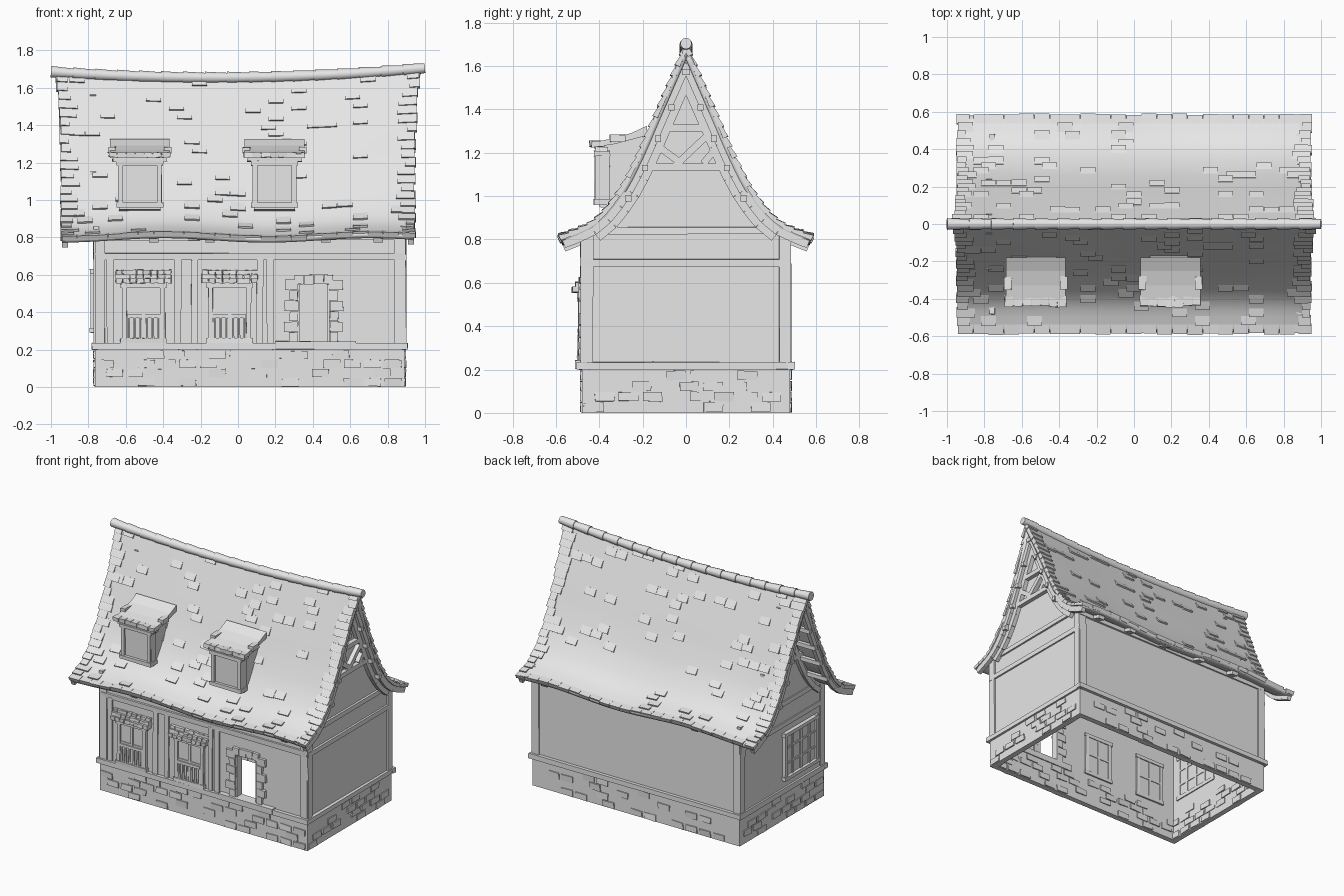
import bpy, bmesh, math, random
from mathutils import Vector, Matrix

random.seed(4)
if "Cube" in bpy.data.objects:
    bpy.data.objects.remove(bpy.data.objects["Cube"], do_unlink=True)

grey = bpy.data.materials.new("plain_grey")
grey.use_nodes = True
grey.diffuse_color = (0.8, 0.8, 0.8, 1)
grey.node_tree.nodes["Principled BSDF"].inputs["Base Color"].default_value = grey.diffuse_color

# Main dimensions
LEFT, RIGHT, DEEP, THICK = -0.765, 0.89, 0.48, 0.04
BASE, EAVE = 0.2, 0.82


def finish(bm, name, smooth=False, matrix=None):
    bmesh.ops.recalc_face_normals(bm, faces=bm.faces)
    if matrix:
        bm.transform(matrix)
    mesh = bpy.data.meshes.new(name)
    bm.to_mesh(mesh)
    bm.free()
    mesh.materials.append(grey)
    obj = bpy.data.objects.new(name, mesh)
    bpy.context.collection.objects.link(obj)
    if smooth:
        bpy.ops.object.select_all(action='DESELECT')
        obj.select_set(True)
        bpy.context.view_layer.objects.active = obj
        bpy.ops.object.shade_smooth_by_angle()
    return obj


def hexa(bm, points):
    v = [bm.verts.new(p) for p in points]
    for f in ("0132", "4576", "0154", "2376", "0264", "1375"):
        bm.faces.new([v[int(c)] for c in f])


def box(bm, x0, x1, y0, y1, z0, z1, jitter=0.0):
    def wob():
        return random.uniform(-jitter, jitter)
    hexa(bm, [(x + wob(), y + wob(), z + wob()) for x in (x0, x1) for y in (y0, y1) for z in (z0, z1)])


def bar(bm, p, q, wide, deep):
    p, q = Vector(p), Vector(q)
    d = (q - p).normalized()
    s = d.cross(Vector((1, 0, 0) if abs(d.x) < 0.9 else (0, 0, 1))).normalized()
    r = s.cross(d)
    hexa(bm, [e + s * a * wide / 2 + r * b * deep / 2 for e in (p, q) for a in (-1, 1) for b in (-1, 1)])


def prism(bm, outline, x0, x1):
    ends = [[bm.verts.new((x, y, z)) for y, z in outline] for x in (x0, x1)]
    for end in ends:
        bm.faces.new(end)
    for i in range(len(outline)):
        j = i - 1
        bm.faces.new((ends[0][j], ends[0][i], ends[1][i], ends[1][j]))


# Curved, sagging roof surface: t runs from front eave (-1) over the ridge to back eave (1)
slope = [Vector(p) for p in ((0, 1.655), (0.075, 1.49), (0.15, 1.325), (0.225, 1.16),
                             (0.31, 1.005), (0.425, 0.875), (0.58, 0.81))]
slope = [2 * slope[0] - slope[1]] + slope + [2 * slope[-1] - slope[-2]]


def surf(x, t):
    s = abs(t) * 6
    i = min(int(s), 5)
    f = s - i
    a, b, c, d = slope[i:i + 4]
    p = (2 * b + (c - a) * f + (2 * a - 5 * b + 4 * c - d) * f**2 + (3 * b - a - 3 * c + d) * f**3) / 2
    sag = (0.04 * x * x + 0.01 * x) * (1 - abs(t)) - 0.012 * abs(t) * math.sin(5.7 * (x + 0.12))
    return Vector((x, math.copysign(p.x, t), p.y + sag))


def lift(x, t, height):
    tangent = surf(x, t + 0.01) - surf(x, t - 0.01)
    return surf(x, t) + Vector((1, 0, 0)).cross(tangent).normalized() * height


def half_width(t):
    return 0.94 + 0.035 * max(0, 1 - abs(t))**5


# Roof shell
bm = bmesh.new()
N, M = 32, 48
grid = [[bm.verts.new(surf((2 * i / N - 1) * half_width(2 * j / M - 1), 2 * j / M - 1))
         for j in range(M + 1)] for i in range(N + 1)]
for i in range(N):
    for j in range(M):
        bm.faces.new((grid[i][j], grid[i + 1][j], grid[i + 1][j + 1], grid[i][j + 1]))
shell = finish(bm, "roof_shell", True)
solid = shell.modifiers.new("thickness", 'SOLIDIFY')
solid.thickness, solid.offset = 0.028, -1


# Roof tiles: full rows on the edges, scattered ones in the field
def tile(bm, x0, x1, top, low):
    hexa(bm, [lift(x, t, h) for x in (x0, x1)
              for t, up in ((top, 0.001), (low, 0.011)) for h in (up, -0.016)])


bm = bmesh.new()
ROWS, COLS = 22, 22
for side in (-1, 1):
    for r in range(ROWS):
        top, low = side * r / ROWS, side * (r + 1.1) / ROWS
        w = half_width(low)
        for end in (-1, 1):
            tile(bm, end * (w - random.uniform(0.04, 0.1)), end * (w + random.uniform(0, 0.012)), top, low)
        for c in range(COLS):
            x = (2 * (c + r % 2 / 2) / COLS - 1) * 0.9
            if r == ROWS - 1 or random.random() < 0.13:
                tile(bm, x, min(x + 0.08, 0.93), top, low + side * random.uniform(-0.006, 0.004))
finish(bm, "roof_tiles")

# Ridge caps
bm = bmesh.new()
CAPS = 17
for i in range(CAPS):
    x = (2 * i + 1) / CAPS - 1
    turn = Matrix.Translation(surf(x, 0)) @ Matrix.Rotation(math.pi / 2 - 0.08 * x, 4, 'Y')
    bmesh.ops.create_cone(bm, cap_ends=True, segments=12, radius1=0.031, radius2=0.026,
                          depth=2 / CAPS, matrix=turn)
finish(bm, "ridge_caps", True)

# Walls with an open doorway
DOOR0, DOOR1, DOORTOP = 0.32, 0.49, 0.55
bm = bmesh.new()
front = (-DEEP + 0.005, -DEEP + THICK)
box(bm, LEFT, DOOR0, *front, BASE, EAVE)
box(bm, DOOR1, RIGHT, *front, BASE, EAVE)
box(bm, DOOR0, DOOR1, *front, DOORTOP, EAVE)
box(bm, LEFT, RIGHT, DEEP - THICK, DEEP - 0.005, BASE, EAVE)
for x0, x1 in ((LEFT, LEFT + THICK), (RIGHT - THICK, RIGHT - 0.005)):
    rim = [lift(x0, t / 24, -0.02) for t in range(-24, 25)]
    rim = [(p.y, p.z) for p in rim if abs(p.y) < DEEP - 0.01]
    prism(bm, [(-DEEP + 0.006, BASE)] + rim + [(DEEP - 0.006, BASE)], x0, x1)
finish(bm, "walls")

# Stone base with raised blocks showing inside and out
bm = bmesh.new()
for e, raised in ((0, False), (0.007, True)):
    for side in (-1, 1):
        ys = sorted((side * (DEEP + e), side * (DEEP - THICK - e)))
        xs = (LEFT - e, LEFT + THICK + e) if side < 0 else (RIGHT - THICK - e, RIGHT + e)
        if not raised:
            box(bm, LEFT, RIGHT, *ys, 0, BASE)
            box(bm, *xs, -DEEP, DEEP, 0, BASE)
            continue
        for r in range(4):
            z = 0.005 + r * 0.049
            for c in range(15):
                x = LEFT + 0.01 + c * 0.11 + (r % 2) * 0.05
                y = -DEEP + 0.01 + c * 0.11 + (r % 2) * 0.05
                if random.random() < 0.45 and x + 0.09 < RIGHT:
                    box(bm, x, x + 0.09, *ys, z, z + 0.042, 0.003)
                if random.random() < 0.45 and y + 0.09 < DEEP:
                    box(bm, *xs, y, y + 0.09, z, z + 0.042, 0.003)
finish(bm, "stone_base")

# Sill beams around the top of the base
bm = bmesh.new()
for side in (-1, 1):
    ys = sorted((side * (DEEP + 0.022), side * (DEEP - 0.01)))
    box(bm, LEFT - 0.018, RIGHT + 0.018, *ys, BASE, BASE + 0.035, 0.003)
for x in (LEFT, RIGHT):
    box(bm, x - 0.014, x + 0.014, -DEEP - 0.01, DEEP + 0.01, BASE, BASE + 0.034, 0.003)
finish(bm, "sill_beams")

# Timber frame: posts, rails and top plates
bm = bmesh.new()
for side in (-1, 1):
    ys = sorted((side * (DEEP + 0.006), side * (DEEP - 0.02)))
    for x in (LEFT, RIGHT - 0.05):
        box(bm, x - 0.003, x + 0.053, *ys, BASE, EAVE, 0.003)
    box(bm, LEFT, RIGHT, *ys, 0.785, EAVE, 0.003)
    if side < 0:
        box(bm, LEFT, RIGHT, *ys, 0.68, 0.715, 0.003)
        for x in (-0.7, -0.34, -0.25, 0.1, 0.155):
            box(bm, x, x + 0.035, *ys, BASE, 0.69, 0.003)
    x0, x1 = (LEFT - 0.008, LEFT + 0.02) if side < 0 else (RIGHT - 0.02, RIGHT + 0.008)
    for z in (0.675, 0.825):
        box(bm, x0, x1, -DEEP, DEEP, z, z + 0.034, 0.003)
    for y in (-DEEP, DEEP - 0.05):
        box(bm, x0, x1, y, y + 0.05, BASE, 0.83, 0.003)
finish(bm, "timber_frame")

# Gable trusses, barge boards and purlin ends
bm = bmesh.new()
for wall, edge in ((LEFT - 0.01, -0.925), (RIGHT + 0.012, 0.925)):
    for a, b in (((-0.24, 1.135), (0.24, 1.135)), ((-0.15, 1.315), (0.15, 1.315)),
                 ((-0.05, 1.14), (0.13, 1.31)), ((-0.17, 1.26), (-0.02, 1.15)), ((0.17, 1.26), (0.08, 1.15))):
        bar(bm, (wall, *a), (wall, *b), 0.032, 0.03)
    for side in (-1, 1):
        for x, depth in ((edge, 0.04), (wall, 0.075)):
            line = [lift(x, side * k / 14, -depth) for k in range(1, 15 if x == edge else 13)]
            for p, q in zip(line, line[1:]):
                bar(bm, p, q, 0.036, 0.03)
        for t in (0.1, 0.26, 0.4, 0.53, 0.67):
            p = lift(edge, side * t, -0.055)
            bar(bm, (wall, p.y, p.z), (edge * 1.025, p.y, p.z), 0.028, 0.028)
finish(bm, "gable_timbers")

# Rafter tails under the eaves
bm = bmesh.new()
for side in (-1, 1):
    for x in (-0.45, -0.15, 0.16, 0.47, 0.75):
        bar(bm, (x, side * 0.46, 0.815), (x, side * 0.55, 0.785), 0.025, 0.05)
finish(bm, "rafter_tails")


# Windows: frame, pane, glazing bars, optional railing; built facing -y
def window(name, w, h, cols, rows, matrix, rail=False):
    bm = bmesh.new()
    f, half = 0.026, w / 2
    for s in (-1, 1):
        box(bm, *sorted((s * half, s * (half - f))), -0.018, 0.05, 0, h, 0.002)
    box(bm, -half - 0.008, half + 0.008, -0.024, 0.052, 0, f, 0.002)
    box(bm, -half - 0.008, half + 0.008, -0.022, 0.052, h - f, h, 0.002)
    box(bm, -half, half, -0.004, 0.045, 0.01, h - 0.01)
    for c in range(1, cols):
        x = w * c / cols - half
        box(bm, x - 0.009, x + 0.009, -0.012, 0.05, f, h - f)
    for r in range(1, rows):
        z = h * r / rows
        box(bm, -half + f, half - f, -0.01, 0.05, z - 0.007, z + 0.007)
    if rail:
        box(bm, -half + f, half - f, -0.02, 0, h * 0.42, h * 0.48)
        for k in range(6):
            x = (k - 2.5) * w * 0.14
            bmesh.ops.create_cone(bm, segments=6, radius1=0.011, radius2=0.007, depth=h * 0.4,
                                  matrix=Matrix.Translation((x, -0.012, h * 0.24)))
    finish(bm, name, False, matrix)


for n, x in (("left", -0.505), ("right", -0.045)):
    window("front_window_" + n, 0.23, 0.32, 2, 2, Matrix.Translation((x, -DEEP, 0.235)), True)
    # Tiled awning
    bm = bmesh.new()
    for r in range(3):
        y, z = -DEEP - 0.045 + r * 0.016, 0.555 + r * 0.022
        for k in range(8):
            u = x - 0.15 + k * 0.0375
            box(bm, u + 0.001, u + 0.036, y, -DEEP + 0.01, z, z + 0.026, 0.003)
    finish(bm, "awning_" + n)
window("side_window", 0.38, 0.34, 4, 3,
       Matrix.Translation((LEFT - 0.005, -0.2, 0.29)) @ Matrix.Rotation(-math.pi / 2, 4, 'Z'))

# Dormers
for n, x in (("left", -0.525), ("right", 0.195)):
    bm = bmesh.new()
    prism(bm, [(-0.4, 0.95), (-0.4, 1.235), (-0.17, 1.28), (-0.225, 1.15), (-0.3, 1.01), (-0.35, 0.94)],
          x - 0.11, x + 0.11)
    box(bm, x - 0.145, x + 0.145, -0.42, -0.36, 1.205, 1.228, 0.003)
    finish(bm, "dormer_body_" + n)
    window("dormer_window_" + n, 0.235, 0.25, 1, 1, Matrix.Translation((x, -0.402, 0.96)))
    bm = bmesh.new()
    prism(bm, [(-0.435, 1.247), (-0.33, 1.268), (-0.25, 1.292), (-0.18, 1.325),
               (-0.18, 1.28), (-0.33, 1.24), (-0.435, 1.224)], x - 0.16, x + 0.16)
    for k in range(7):
        u = x - 0.165 + k * 0.047
        y = -0.44 + random.uniform(-0.006, 0.006)
        box(bm, u, u + 0.045, y, y + 0.06, 1.228, 1.255, 0.003)
    for s in (-1, 1):
        box(bm, x + s * 0.15 - 0.02, x + s * 0.15 + 0.02, -0.35, -0.28, 1.25, 1.283, 0.003)
    finish(bm, "dormer_roof_" + n)

# Door surround: stone quoins, lintel, lining and step
bm = bmesh.new()
for s, edge in ((-1, DOOR0), (1, DOOR1)):
    for r in range(6):
        z = 0.24 + r * 0.056
        reach = edge + s * (0.072 if r % 2 else 0.045)
        box(bm, *sorted((edge, reach)), -DEEP - 0.014, -DEEP + 0.05, z, z + 0.053, 0.003)
    box(bm, *sorted((edge, edge - s * 0.012)), -DEEP - 0.004, -DEEP + 0.05, BASE, DOORTOP, 0.001)
for k in range(4):
    u = DOOR0 - 0.02 + k * 0.053
    box(bm, u, u + 0.05, -DEEP - 0.014, -DEEP + 0.05, DOORTOP, 0.6, 0.003)
box(bm, 0.2, 0.63, -DEEP - 0.03, -DEEP + 0.05, BASE, 0.245, 0.003)
finish(bm, "door_surround")
